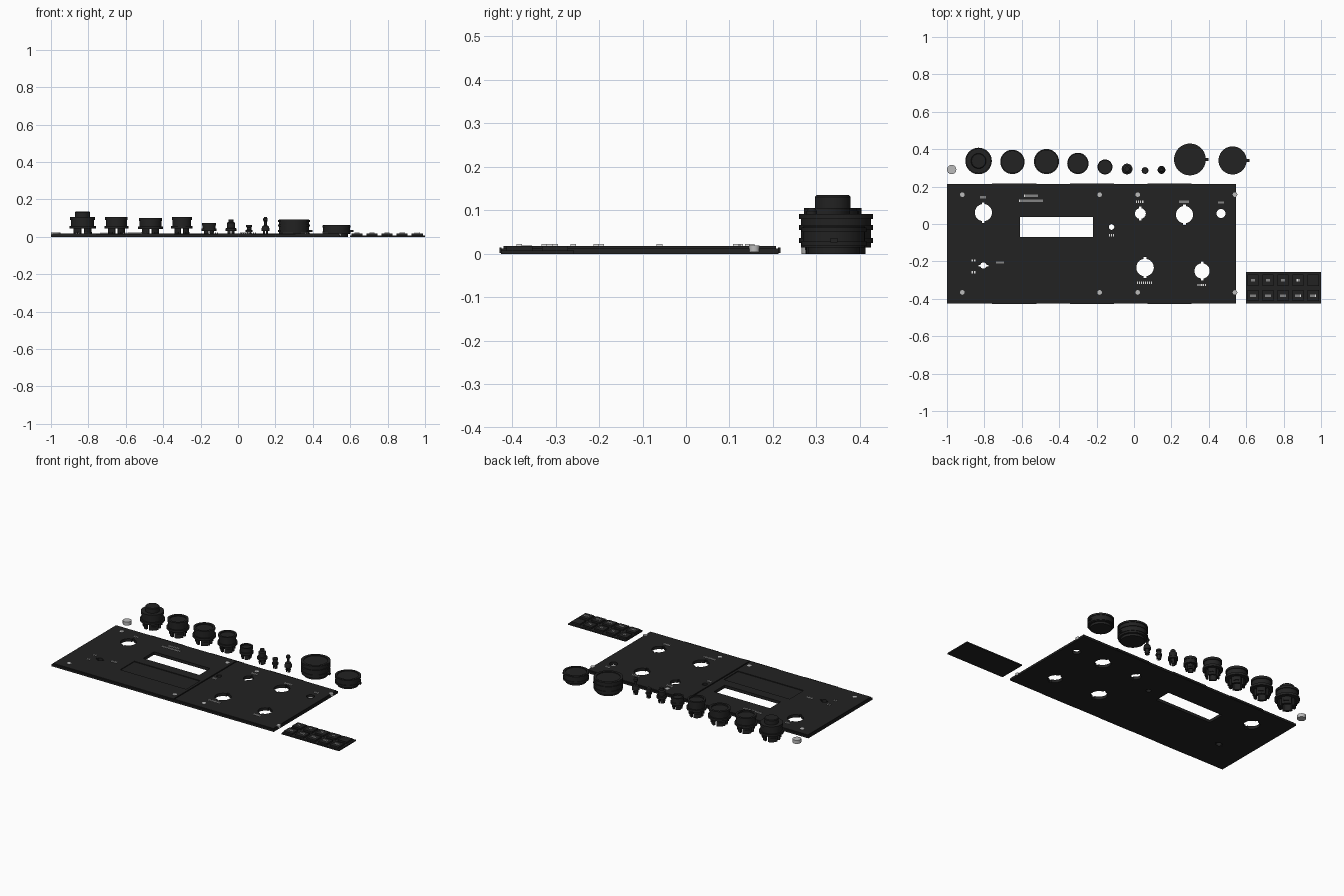
import bpy, bmesh, math

if "Cube" in bpy.data.objects:
    bpy.data.objects.remove(bpy.data.objects["Cube"])


def material(name, v):
    m = bpy.data.materials.new(name)
    m.diffuse_color = (v, v, v, 1)
    m.use_nodes = True
    m.node_tree.nodes["Principled BSDF"].inputs["Base Color"].default_value = m.diffuse_color
    return m


BLACK = material("black plastic", 0.016)
GREY = material("grey metal", 0.5)
WHITE = material("white print", 0.8)


def finish(bm, name, mat, smooth=False):
    bmesh.ops.recalc_face_normals(bm, faces=bm.faces)
    me = bpy.data.meshes.new(name)
    bm.to_mesh(me)
    bm.free()
    me.materials.append(mat)
    ob = bpy.data.objects.new(name, me)
    bpy.context.collection.objects.link(ob)
    if smooth:
        bpy.ops.object.select_all(action='DESELECT')
        ob.select_set(True)
        bpy.context.view_layer.objects.active = ob
        bpy.ops.object.shade_smooth_by_angle(angle=math.radians(30))
    return ob


def add_prism(bm, pts, z0, z1):
    low = [bm.verts.new((x, y, z0)) for x, y in pts]
    high = [bm.verts.new((x, y, z1)) for x, y in pts]
    bm.faces.new(low)
    bm.faces.new(high)
    for i in range(len(pts)):
        j = (i + 1) % len(pts)
        bm.faces.new((low[i], low[j], high[j], high[i]))


def add_box(bm, x0, x1, y0, y1, z0, z1):
    add_prism(bm, [(x0, y0), (x1, y0), (x1, y1), (x0, y1)], z0, z1)


def add_cyl(bm, x, y, r, z0, z1, n=32):
    add_prism(bm, [(x + r * math.cos(2 * math.pi * i / n), y + r * math.sin(2 * math.pi * i / n))
                   for i in range(n)], z0, z1)


def add_lathe(bm, x, y, profile, n=32):
    rings = []
    for r, z in profile:
        if r == 0:
            rings.append([bm.verts.new((x, y, z))] * n)
        else:
            rings.append([bm.verts.new((x + r * math.cos(2 * math.pi * i / n),
                                        y + r * math.sin(2 * math.pi * i / n), z)) for i in range(n)])
    for a, b in zip(rings, rings[1:]):
        for i in range(n):
            j = (i + 1) % n
            bm.faces.new(list(dict.fromkeys((a[i], a[j], b[j], b[i]))))


def add_prongs(bm, x, y, r, z0, z1):
    # four split legs with small snap barbs
    for k in range(4):
        mid = math.pi / 4 + k * math.pi / 2
        def sector(ro, ri, half):
            angs = [mid - half + 2 * half * i / 6 for i in range(7)]
            return [(x + ro * math.cos(a), y + ro * math.sin(a)) for a in angs] + \
                   [(x + ri * math.cos(a), y + ri * math.sin(a)) for a in reversed(angs)]
        add_prism(bm, sector(r, r * 0.7, 0.6), z0, z1)
        add_prism(bm, sector(r * 1.13, r * 0.98, 0.3), z0 + (z1 - z0) * 0.35, z0 + (z1 - z0) * 0.6)


def cut(ob, cutters):
    for c in cutters:
        m = ob.modifiers.new("cut", 'BOOLEAN')
        m.operation, m.solver, m.object = 'DIFFERENCE', 'EXACT', c
    dg = bpy.context.evaluated_depsgraph_get()
    me = bpy.data.meshes.new_from_object(ob.evaluated_get(dg))
    ob.modifiers.clear()
    ob.data = me


# Panel: lower plate with edge tabs, two raised faces
T = 0.018
bm = bmesh.new()
add_box(bm, -1, 0.546, -0.425, 0.213, 0, 0.012)
base = finish(bm, "panel_base", BLACK)
faces = []
for name, x0, x1 in (("panel_face_left", -0.993, -0.156), ("panel_face_right", -0.149, 0.54)):
    bm = bmesh.new()
    add_box(bm, x0, x1, -0.419, 0.207, 0.012, T)
    faces.append(finish(bm, name, BLACK))
bm = bmesh.new()
for x in (-0.64, -0.225, 0.19):
    for y0, y1 in ((-0.429, -0.424), (0.212, 0.217)):
        add_box(bm, x - 0.118, x + 0.118, y0, y1, 0.002, 0.014)
finish(bm, "panel_edge_tabs", BLACK)

# Cutters: round openings and display window, then key notches
holes = [(-0.805, 0.061, 0.046, 'v'), (0.034, 0.056, 0.029, 'v'), (0.27, 0.05, 0.046, 'v'),
         (0.465, 0.056, 0.024, ''), (-0.12, -0.016, 0.015, ''), (-0.805, -0.222, 0.017, 'h'),
         (0.059, -0.233, 0.047, 'v'), (0.364, -0.251, 0.041, 'v')]
bm, bn = bmesh.new(), bmesh.new()
add_box(bm, -0.61, -0.22, -0.07, 0.037, -0.05, 0.1)
for x, y, r, notch in holes:
    add_cyl(bm, x, y, r, -0.05, 0.1)
    a, b = r + 0.009, 0.007
    if notch == 'v':
        add_box(bn, x - b, x + b, y - a, y + a, -0.04, 0.09)
    elif notch == 'h':
        add_box(bn, x - a, x + a, y - 0.004, y + 0.004, -0.04, 0.09)
opening = finish(bm, "opening_cutter", BLACK)
notches = finish(bn, "notch_cutter", BLACK)
bm = bmesh.new()
add_box(bm, -0.63, -0.172, -0.27, -0.13, 0.0135, 0.1)
recess = finish(bm, "keypad_recess_cutter", BLACK)
cut(base, [opening, notches])
cut(faces[0], [opening, notches, recess])
cut(faces[1], [opening, notches])
for c in (opening, notches, recess):
    bpy.data.objects.remove(c)

# Screws and loose metal disc
bm = bmesh.new()
for x in (-0.918, -0.184, 0.02, 0.54):
    for y in (0.157, -0.366):
        add_cyl(bm, x, y, 0.0125, 0.004, T + 0.001, 16)
finish(bm, "screws", GREY, True)
bm = bmesh.new()
add_cyl(bm, -0.975, 0.291, 0.025, 0, 0.022)
finish(bm, "metal_disc", GREY, True)


# Printed marks: short upright ticks
def add_ticks(bm, x, y, w, z, h=0.014):
    n = max(2, round(w / 0.0105))
    for i in range(n):
        cx = x - w / 2 + (i + 0.5) * w / n
        add_box(bm, cx - 0.003, cx + 0.003, y - h / 2, y + h / 2, z, z + 0.0045)


bm = bmesh.new()
for x, y, w in ((-0.807, 0.142, 0.034), (-0.551, 0.151, 0.077), (-0.551, 0.124, 0.13),
                (0.03, 0.12, 0.045), (0.267, 0.118, 0.055), (0.465, 0.115, 0.034),
                (-0.12, -0.061, 0.03), (-0.858, -0.195, 0.026), (-0.858, -0.259, 0.026),
                (-0.717, -0.206, 0.042), (0.056, -0.315, 0.085), (0.362, -0.326, 0.05)):
    add_ticks(bm, x, y, w, T, 0.013)
finish(bm, "panel_marks", WHITE)

# Keypad: thin mat with two rows of five keys
bm, bk, bt = bmesh.new(), bmesh.new(), bmesh.new()
add_box(bm, 0.6, 1.0, -0.425, -0.257, 0, 0.008)
for i in range(5):
    for row, y in enumerate((-0.301, -0.383)):
        x = 0.636 + i * 0.0805
        add_box(bk, x - 0.03, x + 0.03, y - 0.03, y + 0.03, 0.008, T)
        if row or i < 4:
            add_ticks(bt, x, y, 0.034 if row else 0.02, T, 0.013)
finish(bm, "keypad_mat", BLACK)
finish(bk, "keypad_keys", BLACK)
finish(bt, "keypad_marks", WHITE)

# Snap-in knobs: prongs, flange, body with lip and dished top
for i, (x, y, r, h) in enumerate(((-0.831, 0.337, 0.071, 0.105), (-0.65, 0.332, 0.065, 0.105),
                                  (-0.468, 0.334, 0.067, 0.1), (-0.30, 0.324, 0.057, 0.105),
                                  (-0.155, 0.305, 0.04, 0.075))):
    bm = bmesh.new()
    f = h * 0.42
    add_prongs(bm, x, y, r * 0.7, 0, f)
    prof = [(0, f), (r, f), (r, f + 0.014), (r * 0.87, f + 0.014), (r * 0.87, h - 0.015),
            (r * 0.93, h - 0.015), (r * 0.93, h)]
    if i == 0:  # stepped cap
        prof += [(0.041, h), (0.041, 0.131), (0.037, 0.135), (0, 0.135)]
    else:
        prof += [(r * 0.72, h), (r * 0.72, h - 0.008), (0, h - 0.008)]
    add_lathe(bm, x, y, prof)
    finish(bm, f"knob_{i + 1}", BLACK, True)

# Small push pins and slim lever
for name, x, y, r, prof in (
        ("push_button", -0.037, 0.294, 0.019,
         [(0, .03), (.029, .03), (.029, .045), (.022, .048), (.022, .075), (.013, .08), (.013, .092), (0, .092)]),
        ("small_pin", 0.059, 0.286, 0.012,
         [(0, .025), (.018, .025), (.018, .035), (.012, .038), (.012, .05), (.016, .052), (.016, .062), (0, .062)]),
        ("lever", 0.147, 0.289, 0.013,
         [(0, .03), (.021, .03), (.021, .045), (.016, .058), (.007, .062), (.007, .08), (.012, .086),
          (.012, .098), (.007, .105), (0, .105)])):
    bm = bmesh.new()
    add_prongs(bm, x, y, r, 0, prof[0][1])
    add_lathe(bm, x, y, prof, 20)
    finish(bm, name, BLACK, True)

# Large ribbed dials with side pointer
for name, x, y, r, h, bands in (("large_dial", 0.299, 0.345, 0.085, 0.092, (0.025, 0.055, 0.08)),
                                ("small_dial", 0.527, 0.34, 0.075, 0.063, (0.018, 0.05))):
    bm = bmesh.new()
    prof = [(0, 0), (r * 0.8, 0), (r * 0.8, 0.014), (r * 0.95, 0.014)]
    for z in bands:
        prof += [(r * 0.95, z), (r, z), (r, z + 0.011), (r * 0.95, z + 0.011)]
    prof += [(r * 0.95, h), (r * 0.8, h), (r * 0.8, h - 0.005), (0, h - 0.005)]
    add_lathe(bm, x, y, prof, 40)
    add_box(bm, x + r * 0.9, x + r + 0.015, y - 0.008, y + 0.008, 0.026, 0.036)
    finish(bm, name, BLACK, True)
